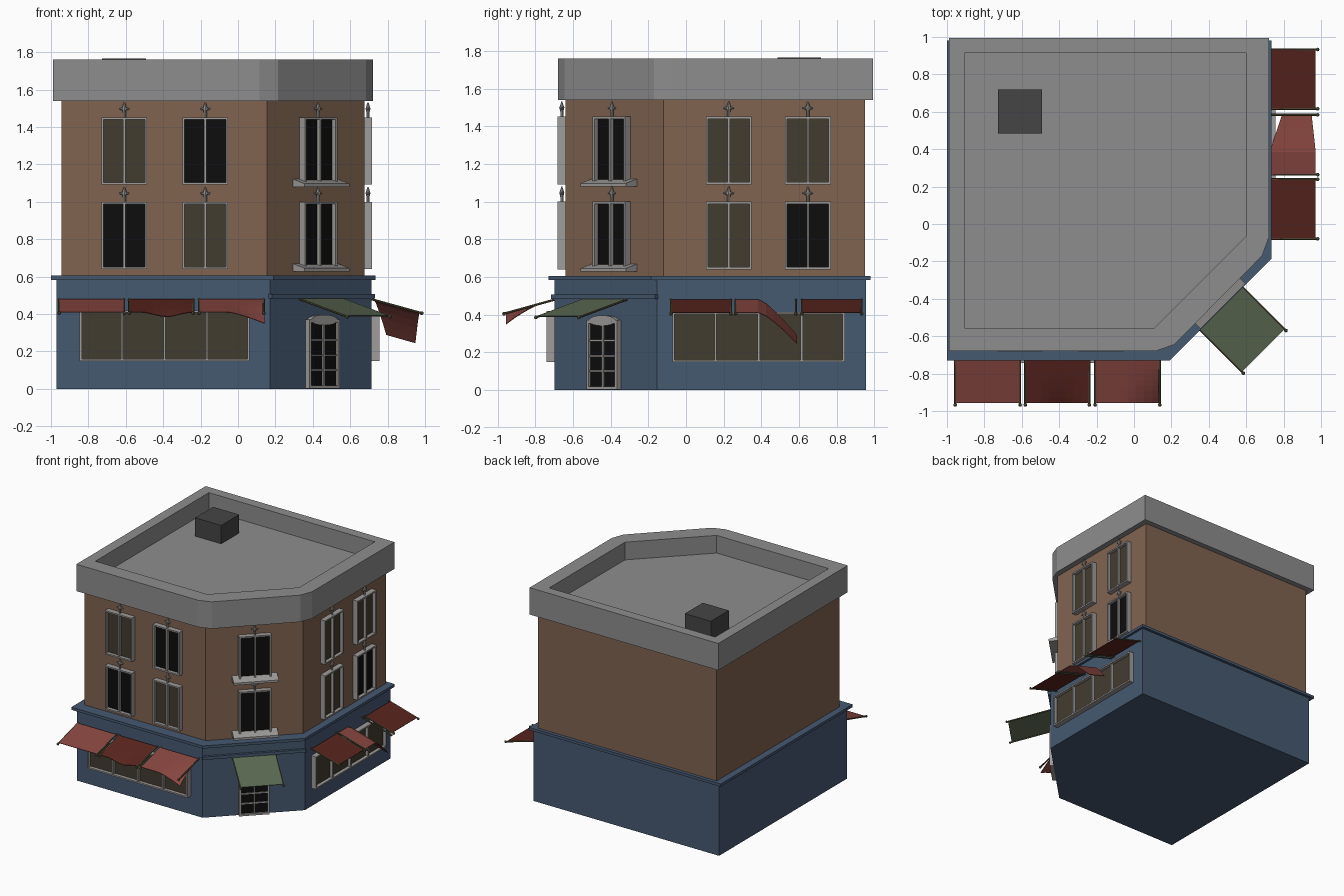
import bpy, bmesh, math
from mathutils import Matrix, Vector

if "Cube" in bpy.data.objects:
    bpy.data.objects.remove(bpy.data.objects["Cube"])


def mat(name, r, g, b):
    m = bpy.data.materials.new(name)
    m.diffuse_color = (r, g, b, 1)
    m.use_nodes = True
    m.node_tree.nodes["Principled BSDF"].inputs["Base Color"].default_value = m.diffuse_color
    return m


BRICK = mat("brick", 0.22, 0.127, 0.08)
BLUE = mat("blue_paint", 0.061, 0.10, 0.165)
STONE = mat("stone", 0.27, 0.27, 0.27)
DARK = mat("dark_metal", 0.06, 0.06, 0.06)
TRIM = mat("trim", 0.35, 0.34, 0.33)
LIT = mat("lit_glass", 0.055, 0.045, 0.03)
BLACK = mat("dark_glass", 0.004, 0.004, 0.004)
RED = mat("light_red_cloth", 0.24, 0.06, 0.05)
DEEP = mat("deep_red_cloth", 0.10, 0.018, 0.013)
GREEN = mat("green_cloth", 0.11, 0.15, 0.09)
POLE = mat("olive_pole", 0.10, 0.09, 0.045)


def finish(bm, name, material=None, M=Matrix()):
    bmesh.ops.recalc_face_normals(bm, faces=bm.faces)
    me = bpy.data.meshes.new(name)
    bm.to_mesh(me)
    bm.free()
    ob = bpy.data.objects.new(name, me)
    ob.matrix_world = M
    bpy.context.collection.objects.link(ob)
    if material:
        me.materials.append(material)
    return ob


def box(bm, x0, x1, y0, y1, z0, z1):
    size = Matrix.Diagonal((x1 - x0, y1 - y0, z1 - z0, 1))
    mid = Matrix.Translation(((x0 + x1) / 2, (y0 + y1) / 2, (z0 + z1) / 2))
    return bmesh.ops.create_cube(bm, size=1, matrix=mid @ size)["verts"]


def rod(bm, a, b, r, r2=None, sides=8):
    a, b = Vector(a), Vector(b)
    M = Matrix.Translation((a + b) / 2) @ (b - a).to_track_quat('Z', 'Y').to_matrix().to_4x4()
    bmesh.ops.create_cone(bm, cap_ends=True, segments=sides, radius1=r,
                          radius2=r if r2 is None else r2, depth=(b - a).length, matrix=M)


def prism(name, pts, z0, z1, material):
    bm = bmesh.new()
    f = bm.faces.new([bm.verts.new((x, y, z0)) for x, y in pts])
    top = bmesh.ops.extrude_face_region(bm, geom=[f])["geom"]
    bmesh.ops.translate(bm, vec=(0, 0, z1 - z0), verts=[v for v in top if isinstance(v, bmesh.types.BMVert)])
    return finish(bm, name, material)


def wall(x, y, deg):
    # wall frame: local x runs along the wall, local -y points outwards
    return Matrix.Translation((x, y, 0)) @ Matrix.Rotation(math.radians(deg), 4, 'Z')


# main masses: cut-corner prisms
prism("ground_floor", [(-.97, -.70), (.17, -.70), (.715, -.155), (.715, .957), (-.97, .957)], 0, .585, BLUE)
prism("cornice", [(-1, -.73), (.19, -.73), (.735, -.185), (.735, .98), (-1, .98)], .583, .605, BLUE)
prism("upper_floors", [(-.945, -.64), (.155, -.64), (.675, -.12), (.675, .952), (-.945, .952)], .6, 1.55, BRICK)

# roof parapet with sunken roof
parapet = prism("parapet", [(-.99, -.68), (.115, -.68), (.215, -.645), (.685, -.17), (.722, -.07),
                            (.722, .995), (-.99, .995)], 1.54, 1.76, STONE)
cutter = prism("roof_cutter", [(-.905, -.555), (.11, -.555), (.6, -.065), (.6, .915), (-.905, .915)], 1.615, 1.9, STONE)
cutter.hide_render = True
cutter.hide_set(True)
cutter.display_type = 'WIRE'
cut = parapet.modifiers.new("sunken_roof", 'BOOLEAN')
cut.object = cutter
cut.solver = 'EXACT'
bpy.context.view_layer.objects.active = parapet
parapet.select_set(True)
bpy.ops.object.modifier_apply(modifier=cut.name)
bpy.data.objects.remove(cutter)

bm = bmesh.new()
box(bm, -.728, -.492, .485, .718, 1.6, 1.766)
finish(bm, "roof_vent", DARK)


def window(name, M, u0, u1, z0, z1, columns, glass, rows=(), fw=.012, out=.042):
    bm = bmesh.new()
    for a, b in ((u0, u0 + fw), (u1 - fw, u1)):
        box(bm, a, b, -out, .01, z0, z1)
    for a, b in ((z0, z0 + fw), (z1 - fw, z1)):
        box(bm, u0 + fw, u1 - fw, -out, .01, a, b)
    for i in range(1, columns):
        u = u0 + (u1 - u0) * i / columns
        box(bm, u - .006, u + .006, -out + .004, .01, z0 + fw, z1 - fw)
    for z in rows:
        box(bm, u0 + fw, u1 - fw, -out + .008, .01, z - .005, z + .005)
    finish(bm, name + "_frame", TRIM, M)
    bm = bmesh.new()
    box(bm, u0 + fw / 2, u1 - fw / 2, -.015, .01, z0 + fw / 2, z1 - fw / 2)
    finish(bm, name + "_glass", glass, M)


def finial(name, M, u, z):
    bm = bmesh.new()
    rod(bm, (u, -.02, z - .01), (u, -.02, z + .03), .008)
    rod(bm, (u, -.02, z + .025), (u, -.02, z + .05), .008, .014)
    rod(bm, (u, -.02, z + .05), (u, -.02, z + .08), .012, .003)
    for s in (-1, 1):
        rod(bm, (u, -.02, z + .045), (u + s * .028, -.02, z + .045), .011, .003)
    finish(bm, name, TRIM, M)


# upper windows, two storeys on three walls
FRONT, RIGHT, CORNER = wall(0, -.64, 0), wall(.675, 0, 90), wall(.415, -.38, 45)
layout = [("front_left", FRONT, -.608, BLACK, LIT), ("front_right", FRONT, -.175, LIT, BLACK),
          ("side_left", RIGHT, .227, LIT, LIT), ("side_right", RIGHT, .648, BLACK, LIT),
          ("corner", CORNER, 0, BLACK, BLACK)]
for label, M, u, low_glass, high_glass in layout:
    for floor, z, glass in (("lower", .64, low_glass), ("upper", 1.092, high_glass)):
        name = f"{label}_{floor}_window"
        window(name, M, u - .122, u + .122, z, z + .36, 2, glass)
        finial(name + "_finial", M, u, z + .36)
        if label == "corner":
            # sloped sill ledge under the corner windows
            bm = bmesh.new()
            for v in box(bm, -.17, .17, -.085, .01, z - .012, z + .032):
                if v.co.y < -.05 and v.co.z > z:
                    v.co.z = z + .006
            finish(bm, name + "_sill", TRIM, M)

# shopfront: windows, door, sign band
SHOP_F, SHOP_R, SHOP_C = wall(0, -.70, 0), wall(.715, 0, 90), wall(.4425, -.4275, 45)
window("front_shop_window", SHOP_F, -.847, .062, .148, .42, 4, LIT)
window("side_shop_window", SHOP_R, -.072, .845, .148, .415, 4, LIT)
window("door", SHOP_C, -.115, .115, .002, .37, 2, BLACK, rows=(.10, .18, .262), fw=.016, out=.03)
bm = bmesh.new()
rod(bm, (0, -.028, 0), (0, .01, 0), .1, sides=20)
bmesh.ops.scale(bm, vec=(1, 1, .28), verts=bm.verts)
bmesh.ops.translate(bm, vec=(0, 0, .368), verts=bm.verts)
finish(bm, "door_arch", TRIM, SHOP_C)
bm = bmesh.new()
box(bm, -.39, .39, -.02, .01, .482, .506)
finish(bm, "corner_band", BLUE, SHOP_C)


def awning(name, M, u0, u1, material, shape=None, depth=.255, z_in=.477, z_out=.408):
    n = 8
    bm = bmesh.new()
    bmesh.ops.create_grid(bm, x_segments=n, y_segments=n, size=.5)
    for vert in bm.verts:
        s, t = vert.co.x + .5, vert.co.y + .5
        d, drop = shape(s, t) if shape else (t, 0)
        vert.co = (u0 + (u1 - u0) * s, -.012 - (depth - .012) * d, z_in + (z_out - z_in) * d - drop)
    cloth = finish(bm, name + "_cloth", material, M)
    thick = cloth.modifiers.new("thickness", 'SOLIDIFY')
    thick.thickness = .004
    # side poles with round tips
    bm = bmesh.new()
    for u in (u0 + .004, u1 - .004):
        tip = (u, -depth - .012, z_out - .003)
        rod(bm, (u, 0, z_in + .002), tip, .006)
        bmesh.ops.create_uvsphere(bm, u_segments=8, v_segments=6, radius=.01, matrix=Matrix.Translation(tip))
    finish(bm, name + "_poles", POLE, M)


def sagging_edge(s, t):
    return t, .028 * t ** 3 * max(0, 1 - abs(s - .58) / .35)


def loose_corner(s, t):
    return t, .06 * t ** 2 * max(0, (s - .45) / .55) ** 1.3


def torn_side(s, t):
    k = max(0, (s - .4) / .6)
    return t * (1 - .36 * k) + .27 * k, .17 * k ** 1.25


awning("front_awning_1", SHOP_F, -.96, -.605, RED)
awning("front_awning_2", SHOP_F, -.585, -.235, DEEP, sagging_edge)
awning("front_awning_3", SHOP_F, -.212, .142, RED, loose_corner)
awning("side_awning_1", SHOP_R, -.083, .243, DEEP)
awning("side_awning_2", SHOP_R, .26, .588, RED, torn_side)
awning("side_awning_3", SHOP_R, .612, .937, DEEP)
awning("door_awning", SHOP_C, -.165, .165, GREEN, depth=.35, z_in=.478, z_out=.388)
